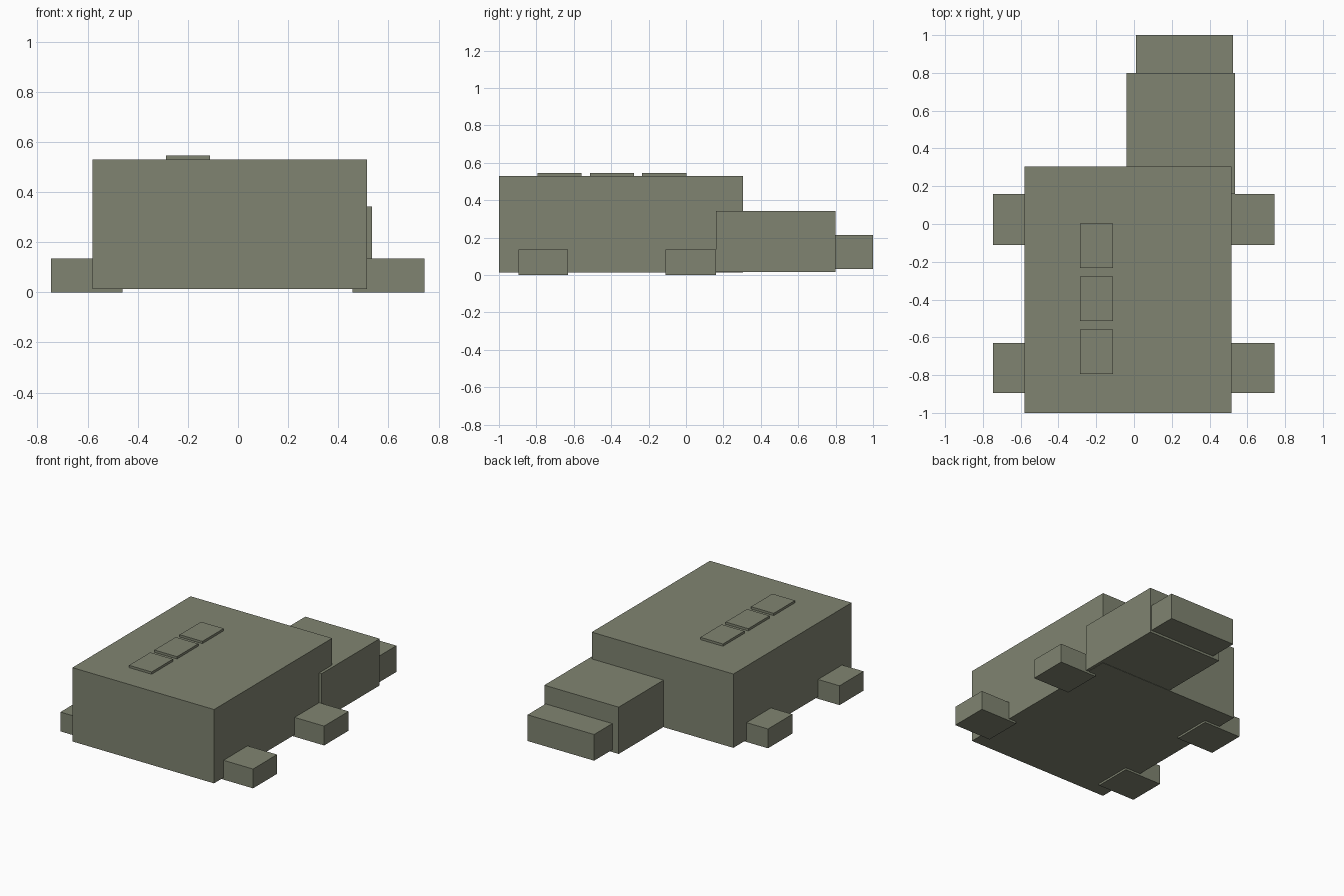
import bpy

cube = bpy.data.objects.get("Cube")
if cube:
    bpy.data.objects.remove(cube, do_unlink=True)

# Single flat colour
skin = bpy.data.materials.new("olive_grey")
skin.use_nodes = True
colour = (0.216, 0.231, 0.165, 1)
skin.diffuse_color = colour
bsdf = next(n for n in skin.node_tree.nodes if n.type == 'BSDF_PRINCIPLED')
bsdf.inputs["Base Color"].default_value = colour


def box(name, xs, ys, zs):
    """Box spanning the given ranges on each axis."""
    spans = (xs, ys, zs)
    bpy.ops.mesh.primitive_cube_add(size=1, location=[sum(s) / 2 for s in spans])
    ob = bpy.context.object
    ob.name = name
    ob.scale = [s[1] - s[0] for s in spans]
    bpy.ops.object.transform_apply(location=False, rotation=False, scale=True)
    ob.data.materials.append(skin)
    return ob


# Trunk, head and snout
box("body", (-0.58, 0.515), (-1.0, 0.305), (0.014, 0.53))
box("head", (-0.04, 0.535), (0.16, 0.80), (0.016, 0.343))
box("snout", (0.01, 0.525), (0.80, 1.0), (0.032, 0.215))

# Four short legs, sticking out sideways
for end, ys in (("head_end", (-0.11, 0.16)), ("tail_end", (-0.895, -0.63))):
    box("left_leg_" + end, (0.457, 0.743), ys, (0, 0.135))
    box("right_leg_" + end, (-0.746, -0.46), ys, (0, 0.135))

# Row of thin plates along the back
for i in range(3):
    y = -0.116 - 0.28 * i
    box(f"back_plate_{i + 1}", (-0.287, -0.112), (y - 0.118, y + 0.118), (0.525, 0.546))
